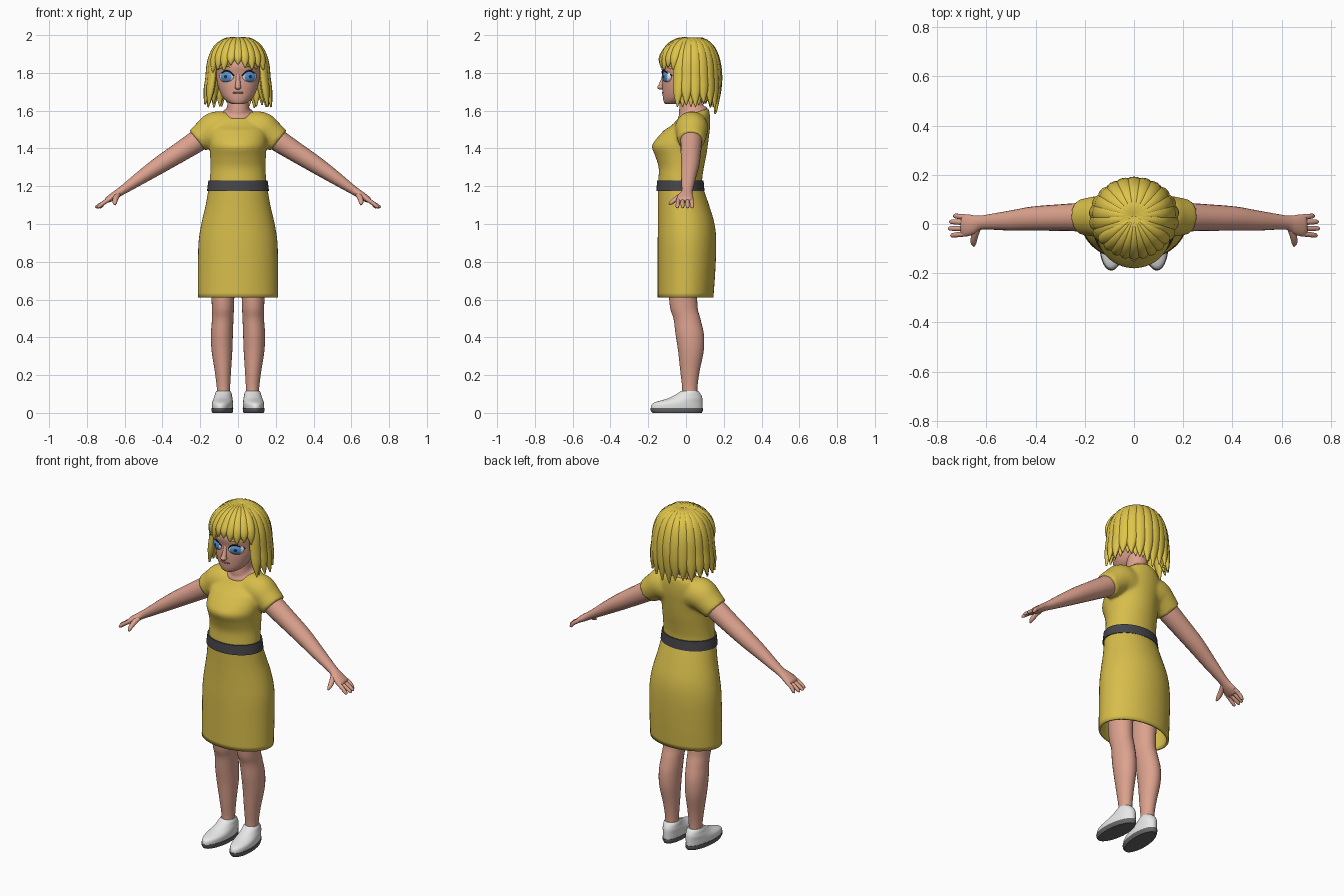
import bpy, bmesh, math, random
from math import sin, cos, pi, radians
from mathutils import Vector, Matrix

random.seed(4)
if "Cube" in bpy.data.objects:
    bpy.data.objects.remove(bpy.data.objects["Cube"])


def material(name, r, g, b):
    m = bpy.data.materials.new(name)
    m.use_nodes = True
    m.diffuse_color = (r, g, b, 1)
    bsdf = m.node_tree.nodes["Principled BSDF"]
    bsdf.inputs["Base Color"].default_value = (r, g, b, 1)
    bsdf.inputs["Roughness"].default_value = 0.7
    return m


SKIN = material("skin", 0.72, 0.36, 0.27)
DRESS = material("dress yellow", 0.68, 0.51, 0.07)
HAIR = material("hair yellow", 0.74, 0.56, 0.07)
BELT = material("belt charcoal", 0.06, 0.06, 0.07)
SHOE = material("shoe white", 0.8, 0.8, 0.8)
SOLE = material("sole grey", 0.13, 0.13, 0.13)
WHITE = material("eye white", 0.85, 0.85, 0.85)
IRIS = material("iris blue", 0.09, 0.3, 0.68)
DARK = material("pupil dark", 0.02, 0.02, 0.03)
LIP = material("lip pink", 0.5, 0.18, 0.15)


def resample(keys, steps):
    """Smooth interpolation through the key rows."""
    out = []
    for i in range(len(keys) - 1):
        rows = [keys[max(i - 1, 0)], keys[i], keys[i + 1], keys[min(i + 2, len(keys) - 1)]]
        for s in range(steps):
            t = s / steps
            out.append([b + 0.5 * t * (c - a + t * (2 * a - 5 * b + 4 * c - d + t * (3 * (b - c) + d - a)))
                        for a, b, c, d in zip(*rows)])
    return out + [list(keys[-1])]


def tube(bm, keys, ref=(0, 1, 0), steps=4, seg=20, flat=False, caps=True):
    """Skin elliptical rings along rows of (x, y, z, half width, half size along ref)."""
    rows = resample(keys, steps)
    pts = [Vector(r[:3]) for r in rows]
    rings = []
    for i, r in enumerate(rows):
        t = Vector((0, 0, 1)) if flat else (pts[min(i + 1, len(pts) - 1)] - pts[max(i - 1, 0)]).normalized()
        u = Vector(ref)
        u = (u - t * u.dot(t)).normalized()
        w = t.cross(u)
        rings.append([bm.verts.new(pts[i] + w * r[3] * cos(2 * pi * k / seg) + u * r[4] * sin(2 * pi * k / seg))
                      for k in range(seg)])
    for a, b in zip(rings, rings[1:]):
        for k in range(seg):
            bm.faces.new((a[k], a[(k + 1) % seg], b[(k + 1) % seg], b[k]))
    if caps:
        bm.faces.new(rings[0])
        bm.faces.new(rings[-1])


def stack(bm, rows, **kw):
    """Horizontal rings from rows of (z, half width, front y, back y)."""
    tube(bm, [(0, (f + b) / 2, z, w, (b - f) / 2) for z, w, f, b in rows], flat=True, **kw)


def ball(bm, centre, size, turn=0):
    m = (Matrix.Translation(centre) @ Matrix.Rotation(turn, 4, 'Z') @ Matrix.Diagonal((*size, 1))
         @ Matrix.Rotation(pi / 2, 4, 'X'))
    return bmesh.ops.create_uvsphere(bm, u_segments=28, v_segments=20, radius=1, matrix=m)["verts"]


def finish(bm, name, *mats, mirror=False, angle=45):
    bmesh.ops.recalc_face_normals(bm, faces=bm.faces)
    me = bpy.data.meshes.new(name)
    bm.to_mesh(me)
    bm.free()
    for m in mats:
        me.materials.append(m)
    me.shade_smooth()
    me.set_sharp_from_angle(angle=radians(angle))
    ob = bpy.data.objects.new(name, me)
    bpy.context.scene.collection.objects.link(ob)
    if mirror:
        mod = ob.modifiers.new("mirror", 'MIRROR')
        mod.use_mirror_merge = False
    return ob


def raise_back(bm):
    """Tilt the neckline so that it is lower at the front."""
    for v in bm.verts:
        v.co.z += (v.co.y - 0.035) * 0.35 * min(max((v.co.z - 1.5) / 0.08, 0), 1)


# Skirt, open at the hem
bm = bmesh.new()
stack(bm, [(0.61, .212, -.15, .145), (0.75, .212, -.15, .155), (0.9, .209, -.15, .16),
           (1.0, .194, -.148, .151), (1.1, .171, -.148, .122), (1.2, .154, -.15, .087)], seg=48, caps=False)
skirt = finish(bm, "skirt", DRESS)
mod = skirt.modifiers.new("thickness", 'SOLIDIFY')
mod.thickness, mod.offset = 0.012, -1

# Bodice and short sleeves fused into one surface
bm = bmesh.new()
stack(bm, [(1.18, .155, -.15, .088), (1.24, .149, -.146, .086), (1.3, .146, -.145, .095), (1.36, .148, -.163, .107),
           (1.41, .152, -.181, .115), (1.45, .155, -.158, .12), (1.49, .156, -.122, .125), (1.53, .148, -.088, .128),
           (1.565, .12, -.06, .125), (1.585, .088, -.047, .117)], seg=48)
raise_back(bm)
for s in (1, -1):
    tube(bm, [(s * .05, .03, 1.5, .09, .085), (s * .12, .03, 1.505, .09, .088),
              (s * .17, .03, 1.475, .077, .08), (s * .215, .028, 1.44, .069, .072)], seg=32)
bodice = finish(bm, "bodice", DRESS)
mod = bodice.modifiers.new("fuse", 'REMESH')
mod.mode, mod.voxel_size, mod.use_smooth_shade = 'VOXEL', 0.009, True
mod = bodice.modifiers.new("soften", 'SMOOTH')
mod.factor, mod.iterations = 0.5, 5

# Belt
bm = bmesh.new()
stack(bm, [(1.175, .164, -.157, .098), (1.23, .157, -.153, .093)], steps=1, seg=48)
finish(bm, "belt", BELT)

# Neck and upper chest
bm = bmesh.new()
stack(bm, [(1.56, .088, -.045, .115), (1.591, .081, -.041, .11), (1.605, .066, -.036, .095),
           (1.63, .057, -.036, .085), (1.69, .057, -.03, .08)], seg=32)
raise_back(bm)
finish(bm, "neck", SKIN)

# Head with nose
bm = bmesh.new()
stack(bm, [(1.634, .025, -.105, -.05), (1.641, .046, -.115, -.02), (1.66, .071, -.121, .02), (1.69, .091, -.124, .05),
           (1.74, .109, -.126, .085), (1.79, .115, -.123, .1), (1.84, .117, -.131, .11),
           (1.9, .105, -.108, .1), (1.94, .07, -.06, .08)], seg=40)
ball(bm, (0, -.133, 1.725), (.017, .019, .014))
tube(bm, [(0, -.113, 1.79, .012, .012), (0, -.122, 1.76, .012, .012), (0, -.133, 1.73, .014, .014)], seg=12)
finish(bm, "head", SKIN)

# Lips
bm = bmesh.new()
ball(bm, (0, -.1185, 1.695), (.03, .009, .006))
finish(bm, "lips", LIP)

# Eyes coloured by distance from the centre of the gaze
bm = bmesh.new()
centre, turn = Vector((.06, -.1, 1.78)), radians(28)
ball(bm, centre, (.043, .019, .031), turn)
for f in bm.faces:
    p = Matrix.Rotation(-turn, 3, 'Z') @ (f.calc_center_median() - centre)
    d = math.hypot(p.x + .003, p.z)
    f.material_index = 2 if d < .009 else 1 if d < .03 else 0
finish(bm, "eyes", WHITE, IRIS, DARK, mirror=True)

# Upper lashes and eyebrows
for name, mat, z, rise, r, out in (("lashes", DARK, 1.785, .027, .0035, .013),
                                   ("eyebrows", HAIR, 1.825, .013, .006, .006)):
    bm = bmesh.new()
    keys = []
    for k in range(7):
        x = .022 + .076 * k / 6
        y = -.016 - .107 * math.sqrt(1 - (x / .117) ** 2) - out * sin(pi * k / 6)
        keys.append((x, y, z + rise * sin(pi * k / 6), r, r))
    tube(bm, keys, ref=(0, 0, 1), steps=2, seg=8)
    finish(bm, name, mat, mirror=True)

# Arms
bm = bmesh.new()
tube(bm, [(.17, .03, 1.475, .055, .058), (.215, .028, 1.44, .058, .058), (.3, .026, 1.385, .053, .054),
          (.41, .022, 1.315, .046, .049), (.5, .014, 1.255, .037, .041), (.58, .009, 1.2, .027, .032),
          (.625, .005, 1.17, .022, .029), (.66, -.003, 1.147, .02, .041), (.69, -.006, 1.128, .016, .045),
          (.7, -.006, 1.121, .008, .04)])
# Fingers, then the thumb
for y0, y1, tip in ((.028, .033, .735), (.006, .009, .75), (-.018, -.018, .754), (-.039, -.046, .745)):
    tube(bm, [(.675, y0, 1.135, .011, .011), (.71, (y0 + y1) / 2, 1.113, .011, .011),
              (tip - .008, y1, 1.092, .009, .009), (tip, y1, 1.086, .003, .003)], seg=10)
tube(bm, [(.635, -.01, 1.16, .015, .016), (.647, -.045, 1.138, .014, .015),
          (.652, -.075, 1.115, .011, .012), (.65, -.09, 1.102, .004, .004)], ref=(1, 0, 0), seg=10)
finish(bm, "arms", SKIN, mirror=True, angle=60)

# Legs
bm = bmesh.new()
tube(bm, [(.085, -.01, .95, .075, .08), (.08, -.015, .6, .06, .074), (.081, .005, .5, .057, .071),
          (.085, .019, .42, .058, .075), (.085, .026, .33, .055, .068), (.08, .021, .22, .043, .051),
          (.077, .02, .13, .035, .04), (.077, .02, .06, .036, .042)], seg=28, flat=True)
finish(bm, "legs", SKIN, mirror=True)

# Shoes with dark soles, toes turned slightly out
toe_out = Matrix.Translation((.077, .02, 0)) @ Matrix.Rotation(radians(5), 4, 'Z') @ Matrix.Translation((0, -.02, 0))
for name, mat, rows in (
        ("shoes", SHOE, [(.024, .054, -.187, .088), (.042, .055, -.184, .088), (.056, .054, -.166, .088),
                         (.075, .05, -.1, .087), (.09, .046, -.068, .083), (.105, .043, -.042, .074),
                         (.116, .038, -.026, .064)]),
        ("soles", SOLE, [(0, .052, -.178, .084), (.012, .056, -.187, .09), (.026, .057, -.19, .091)])):
    bm = bmesh.new()
    stack(bm, rows, seg=36)
    bmesh.ops.transform(bm, matrix=toe_out, verts=bm.verts)
    finish(bm, name, mat, mirror=True)

# Hair: an under-cap, then pointed locks fanning out from the crown
bm = bmesh.new()
ball(bm, (0, .03, 1.855), (.135, .127, .125))
finish(bm, "hair_cap", HAIR)


def lock(bm, degrees, profile, width, scale=1.0):
    """One lock; degrees are measured from the front, profile rows are (reach, z, fullness)."""
    a = radians(degrees)
    depth = .15 if cos(a) > 0 else .138
    keys = [(sin(a) * .15 * r * scale, .03 - cos(a) * depth * r * scale, z, .019 * f ** .5, width * f)
            for r, z, f in profile]
    tube(bm, keys, ref=(cos(a), sin(a), 0), steps=3, seg=12)


def long_lock(bm, degrees, tip, scale=1.0):
    flare = .9 + .28 * abs(sin(radians(degrees)))
    lock(bm, degrees, [(.03, 1.972, .25), (.4, 1.972, .6), (.76, 1.932, .9), (.97, 1.86, 1), (1.04, 1.77, 1),
                       ((1.05 + flare) / 2, (1.77 + tip) / 2, .8), (flare, tip, .06)], .033, scale)


bm = bmesh.new()
for i in range(15):
    deg = 64 + i * 232 / 14
    long_lock(bm, deg, 1.585 + .04 * abs(sin(radians(deg))) + random.uniform(-.008, .02))
    if i < 14:
        long_lock(bm, deg + 8, 1.63 + random.uniform(-.015, .02), .9)
finish(bm, "hair_locks", HAIR, angle=70)

# Fringe
bm = bmesh.new()
for i in range(9):
    deg = -54 + i * 13.5
    tip = 1.828 + random.uniform(-.012, .02) - .02 * abs(i - 4) / 4
    lock(bm, deg, [(.03, 1.974, .25), (.4, 1.974, .6), (.74, 1.945, .95), (.97, 1.9, 1),
                   (1.06, (1.9 + tip) / 2, .75), (1.1, tip, .06)], .027)
finish(bm, "fringe", HAIR, angle=70)
